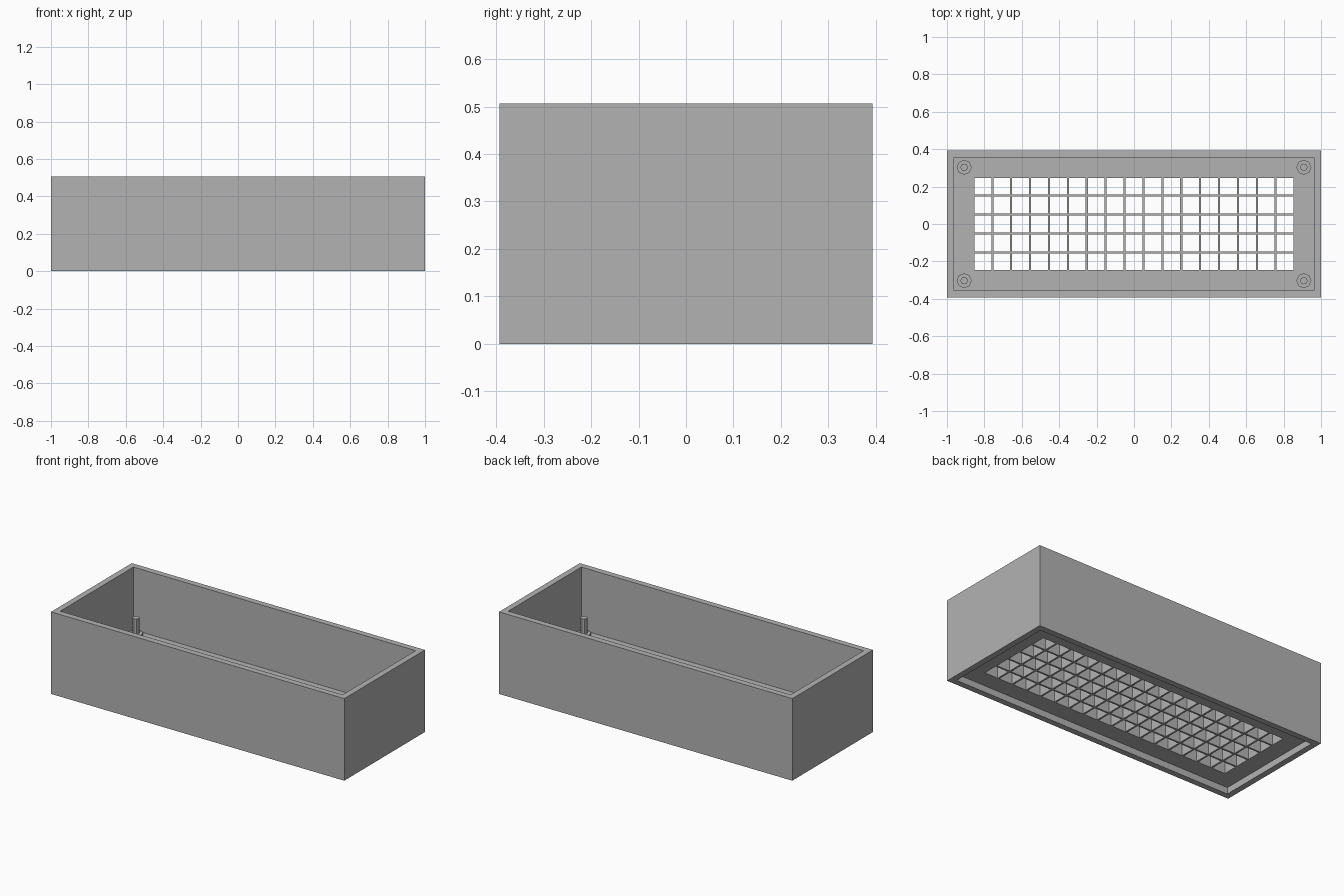
import bpy
import bmesh

cube = bpy.data.objects.get("Cube")
if cube:
    bpy.data.objects.remove(cube, do_unlink=True)

GREY = (0.45, 0.45, 0.45, 1.0)
grey = bpy.data.materials.new("plain_grey")
grey.use_nodes = True
grey.diffuse_color = GREY
grey.node_tree.nodes["Principled BSDF"].inputs["Base Color"].default_value = GREY

# Main sizes
HALF_X, HALF_Y, HEIGHT = 1.0, 0.393, 0.506
WALL = 0.037
FLOOR_LOW, FLOOR_TOP = 0.04, 0.12
PITCH, HOLE = 0.101, 0.09


def finish(bm, name):
    mesh = bpy.data.meshes.new(name)
    bmesh.ops.recalc_face_normals(bm, faces=bm.faces)
    bm.to_mesh(mesh)
    bm.free()
    mesh.materials.append(grey)
    obj = bpy.data.objects.new(name, mesh)
    bpy.context.collection.objects.link(obj)


def pierced_slab(name, xs, ys, low, top):
    """Slab on a line grid; every cell with two odd indices is a through hole."""
    bm = bmesh.new()
    rows = [[bm.verts.new((x, y, low)) for x in xs] for y in ys]
    for j in range(len(ys) - 1):
        for i in range(len(xs) - 1):
            if i % 2 and j % 2:
                continue
            bm.faces.new((rows[j][i], rows[j][i + 1],
                          rows[j + 1][i + 1], rows[j + 1][i]))
    ext = bmesh.ops.extrude_face_region(bm, geom=bm.faces[:], use_keep_orig=True)
    up = [v for v in ext["geom"] if isinstance(v, bmesh.types.BMVert)]
    bmesh.ops.translate(bm, verts=up, vec=(0, 0, top - low))
    # Merge the coplanar strips into clean faces
    bmesh.ops.recalc_face_normals(bm, faces=bm.faces)
    finish(bm, name)


def hole_lines(count, half):
    lines = [-half]
    for k in range(count):
        centre = (k - (count - 1) / 2) * PITCH
        lines += [centre - HOLE / 2, centre + HOLE / 2]
    return lines + [half]


# Four outer walls
in_x, in_y = HALF_X - WALL, HALF_Y - WALL
pierced_slab("outer_walls", [-HALF_X, -in_x, in_x, HALF_X],
             [-HALF_Y, -in_y, in_y, HALF_Y], 0, HEIGHT)

# Raised floor with the square grille
pierced_slab("grille_floor", hole_lines(17, in_x), hole_lines(5, in_y),
             FLOOR_LOW, FLOOR_TOP)


# Stepped corner posts
def cylinder(bm, x, y, radius, low, top):
    made = bmesh.ops.create_cone(bm, cap_ends=True, segments=8, radius1=radius,
                                 radius2=radius, depth=top - low)
    bmesh.ops.translate(bm, verts=made["verts"], vec=(x, y, (low + top) / 2))


for side, sx in (("left", 1), ("right", -1)):
    for end, sy in (("front", -1), ("back", 1)):
        bm = bmesh.new()
        cylinder(bm, sx * 0.908, sy * 0.303, 0.04, FLOOR_TOP - 0.01, 0.135)
        cylinder(bm, sx * 0.908, sy * 0.303, 0.02, FLOOR_TOP - 0.01, 0.23)
        finish(bm, f"{end}_{side}_post")
